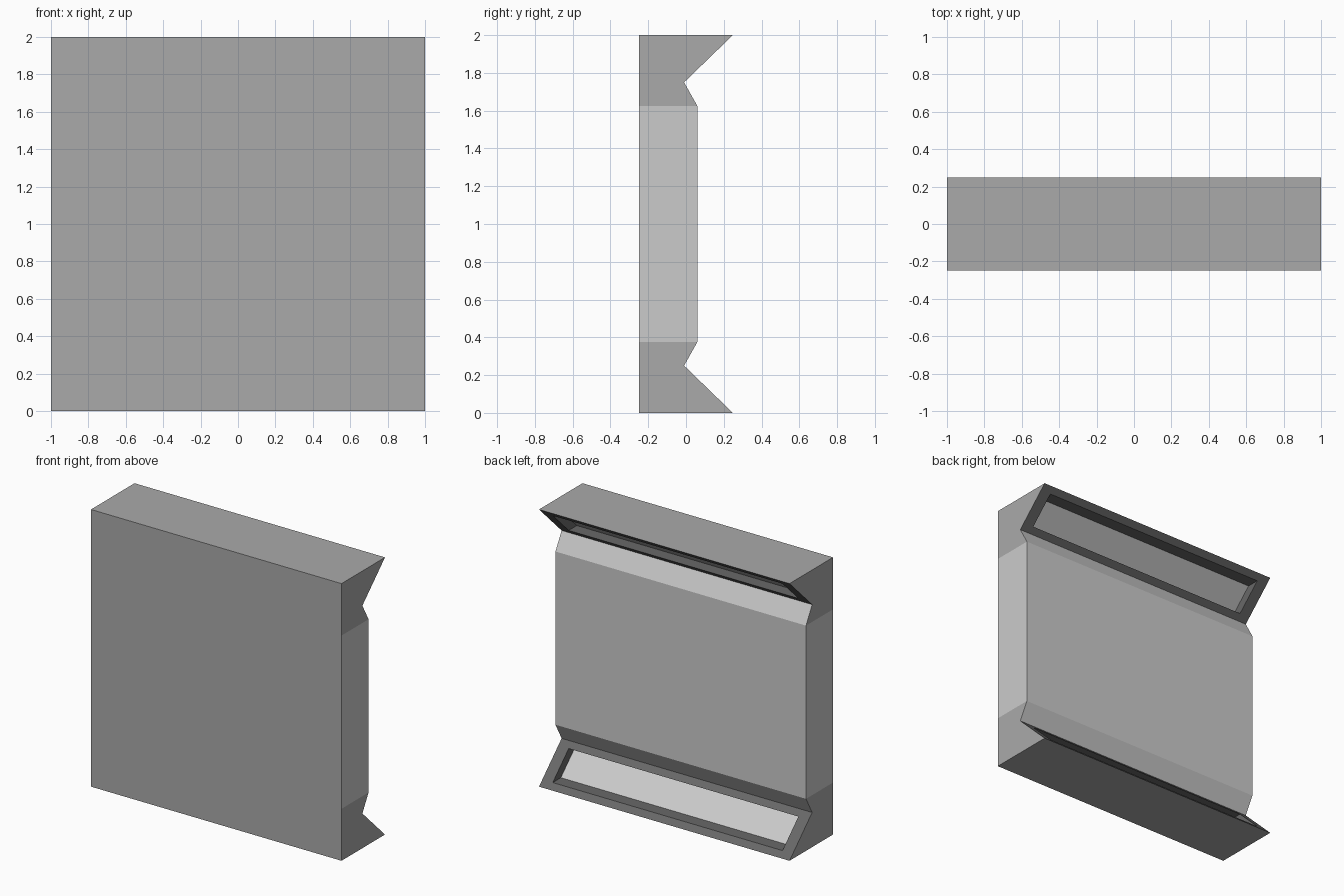
import bpy

if "Cube" in bpy.data.objects:
    bpy.data.objects.remove(bpy.data.objects["Cube"])

W, D, MID = 1.0, 0.248, 1.0                       # half width, half depth, mirror height
TIP, NOTCH, SHOULDER = (D, 0.0), (-0.01, 0.25), (0.06, 0.375)
RECESS = 0.0925                                   # lamp recess depth, straight along -y


def grey(name, v):
    m = bpy.data.materials.new(name)
    m.diffuse_color = (v, v, v, 1)
    m.use_nodes = True
    m.node_tree.nodes["Principled BSDF"].inputs["Base Color"].default_value = m.diffuse_color
    return m


def make_part(name, faces, mat):
    """Object from polygons of the lower half, mirrored about mid height."""
    verts, polys = [], []
    for f in faces:
        idx = []
        for x, y, z in f:
            p = (x, y, z - MID)
            if p not in verts:
                verts.append(p)
            idx.append(verts.index(p))
        polys.append(idx)
    me = bpy.data.meshes.new(name)
    me.from_pydata(verts, [], polys)
    me.materials.append(mat)
    ob = bpy.data.objects.new(name, me)
    ob.location.z = MID
    bpy.context.collection.objects.link(ob)
    mod = ob.modifiers.new("mirror", 'MIRROR')
    mod.use_axis = (False, False, True)
    return ob


def strip(a, b):
    """Full-width quad between two (y, z) profile points, facing right of a->b."""
    return [(W, *a), (-W, *a), (-W, *b), (W, *b)]


def caps(profile):
    """Both side faces of a (y, z) profile given counter-clockwise from +x."""
    return [[(W, *p) for p in profile], [(-W, *p) for p in reversed(profile)]]


# front, base and thick ends of the wall
front_low, front_shoulder, front_mid = (-D, 0.0), (-D, SHOULDER[1]), (-D, MID)
body = [strip(front_mid, front_shoulder), strip(front_shoulder, front_low),
        strip(front_low, TIP)]
body += caps([front_low, TIP, NOTCH, SHOULDER, front_shoulder])
make_part("wall_body", body, grey("body_grey", 0.4))

# raised centre panel with chamfered edges
back_mid = (SHOULDER[0], MID)
panel = [strip(NOTCH, SHOULDER), strip(SHOULDER, back_mid)]
panel += caps([front_shoulder, SHOULDER, back_mid, front_mid])
make_part("centre_panel", panel, grey("panel_grey", 0.55))


# sloped lamp frame with a recess cut straight back
def on_slope(x, t, back=0.0):
    return (x, TIP[0] + t * (NOTCH[0] - TIP[0]) - back,
            TIP[1] + t * (NOTCH[1] - TIP[1]))


def ring(x, t, back=0.0):
    return [on_slope(x, t, back), on_slope(-x, t, back),
            on_slope(-x, 1 - t, back), on_slope(x, 1 - t, back)]


outer, hole, floor = ring(W, 0), ring(0.917, 0.148), ring(0.917, 0.148, RECESS)
frame = []
for a, b in ((outer, hole), (hole, floor)):
    for i in range(4):
        j = (i + 1) % 4
        frame.append([a[i], a[j], b[j], b[i]])
make_part("lamp_frame", frame, grey("frame_dark_grey", 0.14))

# lamp strip at the bottom of the recess
make_part("lamp_strip", [floor], grey("lamp_light_grey", 0.8))
